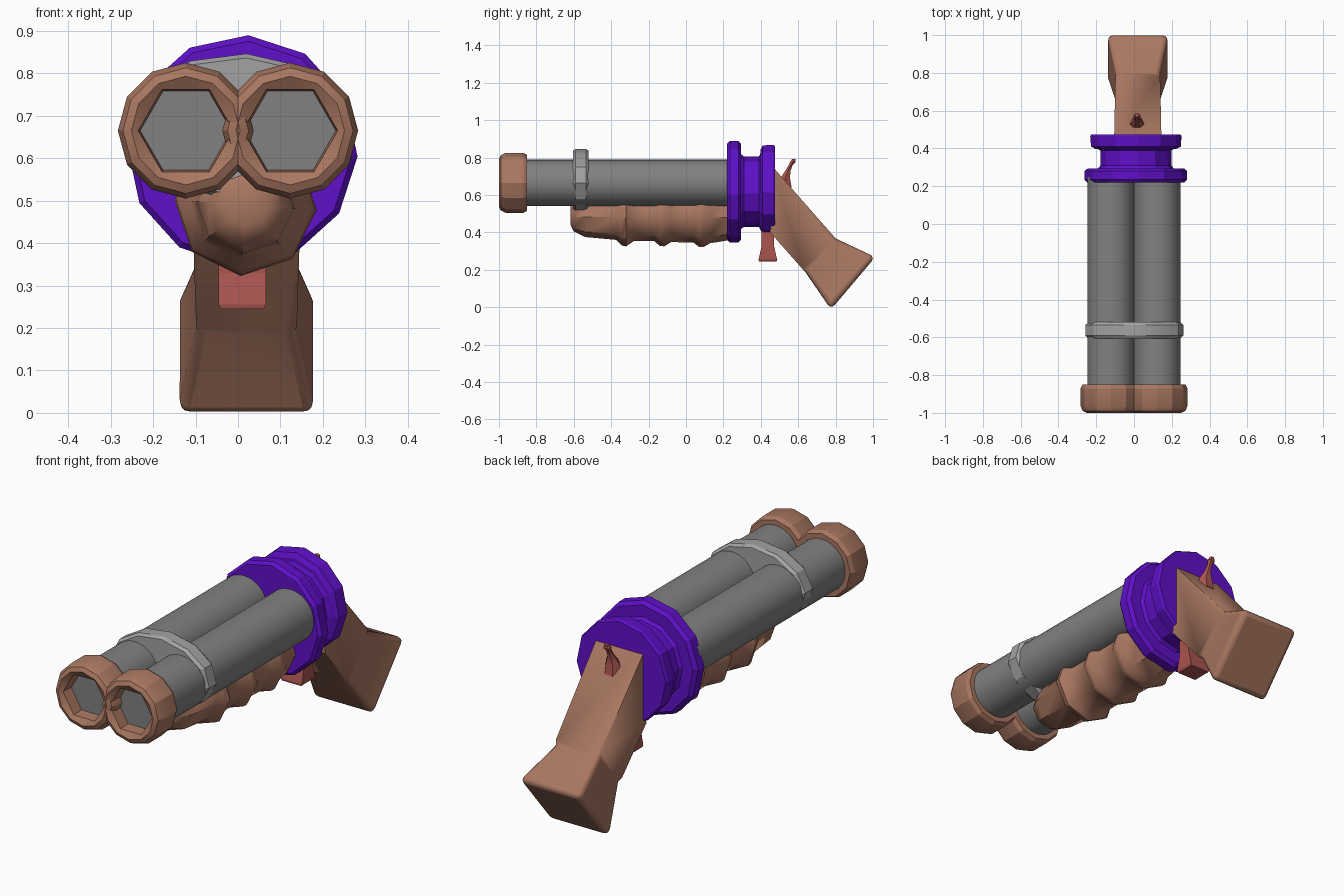
import bpy, bmesh, math

if "Cube" in bpy.data.objects:
    bpy.data.objects.remove(bpy.data.objects["Cube"])


def material(name, rgb):
    m = bpy.data.materials.new(name)
    m.diffuse_color = (*rgb, 1)
    m.use_nodes = True
    m.node_tree.nodes["Principled BSDF"].inputs["Base Color"].default_value = m.diffuse_color
    return m


WOOD = material("wood", (0.40, 0.185, 0.12))
PURPLE = material("purple", (0.115, 0.005, 0.58))
RED = material("red", (0.40, 0.09, 0.08))
DARK = material("barrel_grey", (0.22, 0.22, 0.22))
LIGHT = material("band_grey", (0.36, 0.36, 0.36))


def finish(name, bm, mat, smooth=None):
    bmesh.ops.recalc_face_normals(bm, faces=bm.faces[:])
    mesh = bpy.data.meshes.new(name)
    bm.to_mesh(mesh)
    bm.free()
    ob = bpy.data.objects.new(name, mesh)
    bpy.context.collection.objects.link(ob)
    if mat:
        mesh.materials.append(mat)
    if smooth:
        bpy.ops.object.select_all(action='DESELECT')
        ob.select_set(True)
        bpy.context.view_layer.objects.active = ob
        bpy.ops.object.shade_smooth_by_angle(angle=math.radians(smooth))
    return ob


def loft(bm, loops, closed=False):
    """Skin matching loops of points; cap both ends, or join last to first."""
    rings = [[bm.verts.new(p) for p in loop] for loop in loops]
    pairs = list(zip(rings, rings[1:])) + ([(rings[-1], rings[0])] if closed else [])
    for a, b in pairs:
        for i in range(len(a)):
            j = (i + 1) % len(a)
            bm.faces.new((a[i], a[j], b[j], b[i]))
    if not closed:
        bm.faces.new(rings[0])
        bm.faces.new(rings[-1])


def ring(cx, cz, y, r, sides, turn=0.0, squash=1.0, hexed=False):
    pts = []
    for i in range(sides):
        a = 2 * math.pi * i / sides + math.radians(turn)
        q = r * (math.cos(math.pi / 6) if hexed and i % 2 else 1)
        pts.append((cx + q * math.cos(a), y, cz + q * squash * math.sin(a)))
    return pts


def turned(name, cx, cz, profile, sides, mat, smooth=None, turn=0.0, squash=1.0):
    """Solid turned about the y axis from (y, radius) pairs."""
    bm = bmesh.new()
    loft(bm, [ring(cx, cz, y, r, sides, turn, squash) for y, r in profile])
    return finish(name, bm, mat, smooth)


# twin barrels and their muzzle rings with six-sided mouths
for side, sx in (("left", -1), ("right", 1)):
    x = sx * 0.123
    turned(side + "_barrel", x, 0.665, [(-0.93, 0.124), (0.25, 0.124)], 32, DARK, 30)
    bm = bmesh.new()
    section = [(-0.85, 0.10, 1), (-0.85, 0.15, 0), (-0.87, 0.16, 0), (-0.965, 0.16, 0),
               (-0.99, 0.148, 0), (-1.0, 0.128, 0), (-0.985, 0.112, 1), (-0.96, 0.11, 1)]
    loft(bm, [ring(x, 0.665, y, r, 12, hexed=bool(h)) for y, r, h in section], closed=True)
    finish(side + "_muzzle_ring", bm, WOOD, 25)

# oval band around both barrels
turned("barrel_band", 0.002, 0.675, [(-0.605, 0.245), (-0.59, 0.26), (-0.535, 0.26), (-0.52, 0.245)],
       12, LIGHT, 25, turn=-4, squash=0.66)

# purple receiver: front flange, waist and rear flange
turned("receiver", 0.01, 0.618,
       [(0.22, 0.258), (0.235, 0.272), (0.28, 0.272), (0.295, 0.255), (0.295, 0.20),
        (0.31, 0.188), (0.39, 0.188), (0.40, 0.21)], 12, PURPLE, turn=-3)
turned("rear_flange", 0.01, 0.627,
       [(0.398, 0.215), (0.41, 0.238), (0.465, 0.242), (0.475, 0.236)], 12, PURPLE, turn=-3)

# ribbed fore grip
turned("fore_grip", 0.018, 0.49,
       [(-0.617, 0.05), (-0.60, 0.085), (-0.54, 0.115), (-0.375, 0.130), (-0.345, 0.16),
        (-0.32, 0.165), (-0.28, 0.137), (-0.17, 0.137), (-0.14, 0.163), (-0.115, 0.165),
        (-0.08, 0.142), (0.04, 0.145), (0.07, 0.168), (0.095, 0.168), (0.13, 0.148),
        (0.20, 0.137), (0.24, 0.13)], 8, WOOD, 40, turn=-4)


# angled stock: (top y, z), (bottom y, z), half width
def slab(cx, top, bottom, hw):
    return [(cx - hw, *bottom), (cx + hw, *bottom), (cx + hw, *top), (cx - hw, *top)]


bm = bmesh.new()
loft(bm, [slab(0.02, (0.46, 0.755), (0.45, 0.40), 0.125),
          slab(0.02, (0.80, 0.368), (0.64, 0.185), 0.118),
          slab(0.02, (1.012, 0.268), (0.775, -0.012), 0.163)])
stock = finish("stock", bm, WOOD, 30)
bev = stock.modifiers.new("soft_edges", 'BEVEL')
bev.width, bev.segments = 0.03, 3
bev.limit_method = 'WEIGHT'
w = stock.data.attributes.new("bevel_weight_edge", 'FLOAT', 'EDGE')
for e in stock.data.edges:
    ys = [stock.data.vertices[v].co for v in e.vertices]
    outer = all(abs(c.x - 0.02) > 0.15 for c in ys) or any(abs(c.x - 0.02) > 0.15 for c in ys)
    is_butt = all(abs(c.x - 0.02) > 0.15 for c in ys)
    w.data[e.index].value = 1.0 if is_butt else (0.8 if outer else 0.0)

# trigger, flared at the bottom
bm = bmesh.new()
loft(bm, [[(0.01 + sx * hw, y, z) for sx, y in ((-1, y0), (1, y0), (1, y1), (-1, y1))]
          for z, y0, y1, hw in ((0.245, 0.39, 0.485, 0.05), (0.255, 0.388, 0.487, 0.056),
                                (0.33, 0.405, 0.47, 0.056), (0.42, 0.405, 0.47, 0.056))])
finish("trigger", bm, RED)

# hammer spur leaning backwards
bm = bmesh.new()
loft(bm, [[(0.016 + hw * math.cos(k * math.pi / 3), y + d * math.sin(k * math.pi / 3), z)
           for k in range(6)]
          for z, y, d, hw in ((0.64, 0.53, 0.04, 0.042), (0.69, 0.53, 0.03, 0.036),
                              (0.73, 0.545, 0.016, 0.016), (0.76, 0.56, 0.012, 0.012),
                              (0.775, 0.57, 0.017, 0.02), (0.792, 0.576, 0.01, 0.012))])
finish("hammer", bm, RED, 40)
